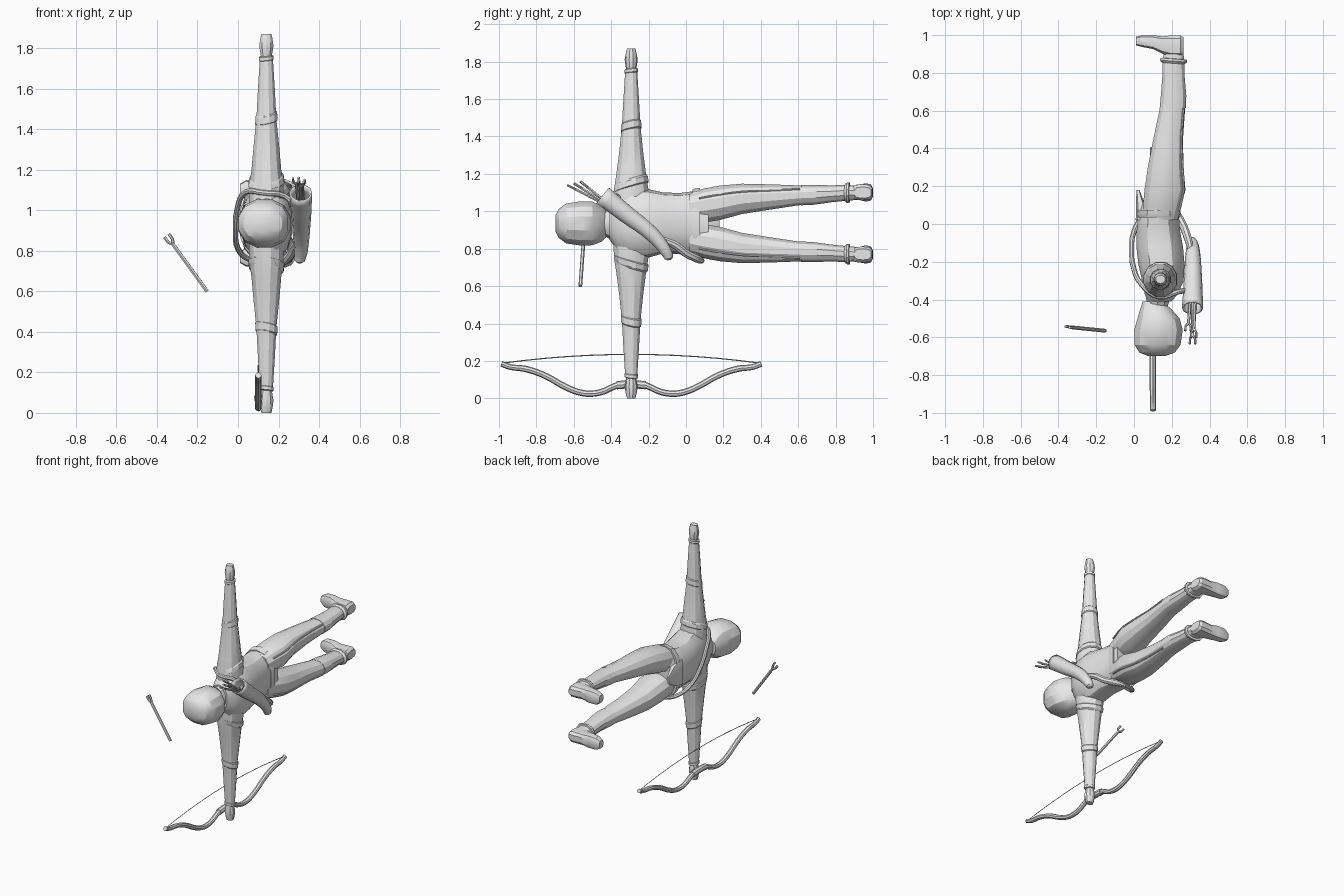
import bpy, bmesh, math
from mathutils import Vector

grey = bpy.data.materials.new("plain_grey")
grey.diffuse_color = (0.8, 0.8, 0.8, 1)
MID = 0.935  # height of the body's mirror plane


def finish(ob, angle=28):
    ob.data.materials.clear()
    ob.data.materials.append(grey)
    bpy.ops.object.select_all(action='DESELECT')
    ob.select_set(True)
    bpy.context.view_layer.objects.active = ob
    bpy.ops.object.shade_smooth_by_angle(angle=math.radians(angle))
    return ob


def loft(name, axis, secs, n=12, power=1.0, tilt=(0, 0), flip=False):
    """Skin rounded sections (t, a0, a1, b0, b1); flip mirrors in height about MID."""
    bm = bmesh.new()
    rings = []
    for t, a0, a1, b0, b1 in secs:
        ring = []
        for i in range(n):
            w = 2 * math.pi * (i + 0.5) / n
            c, s = math.cos(w), math.sin(w)
            da = math.copysign(abs(c) ** power, c) * (a1 - a0) / 2
            db = math.copysign(abs(s) ** power, s) * (b1 - b0) / 2
            a, b = (a0 + a1) / 2 + da, (b0 + b1) / 2 + db
            u = t + tilt[0] * da + tilt[1] * db
            p = {'x': (u, a, b), 'y': (a, u, b), 'z': (a, b, u)}[axis]
            if flip:
                p = (p[0], p[1], 2 * MID - p[2])
            ring.append(bm.verts.new(p))
        rings.append(ring)
    for r, q in zip(rings, rings[1:]):
        for i in range(n):
            j = (i + 1) % n
            bm.faces.new((r[i], r[j], q[j], q[i]))
    bm.faces.new(rings[0])
    bm.faces.new(rings[-1])
    bmesh.ops.recalc_face_normals(bm, faces=bm.faces)
    me = bpy.data.meshes.new(name)
    bm.to_mesh(me)
    bm.free()
    ob = bpy.data.objects.new(name, me)
    bpy.context.collection.objects.link(ob)
    return finish(ob)


def tube(name, pts, r, radii=None, cyclic=False, smooth=True, cap=True, res=2):
    """Round tube through the points."""
    cu = bpy.data.curves.new(name, 'CURVE')
    cu.dimensions = '3D'
    cu.bevel_depth, cu.bevel_resolution, cu.use_fill_caps = r, res, cap
    cu.resolution_u = 4
    if smooth:
        sp = cu.splines.new('BEZIER')
        sp.bezier_points.add(len(pts) - 1)
        for i, (bp, p) in enumerate(zip(sp.bezier_points, pts)):
            bp.co = p
            bp.handle_left_type = bp.handle_right_type = 'AUTO'
            bp.radius = radii[i] if radii else 1
    else:
        sp = cu.splines.new('POLY')
        sp.points.add(len(pts) - 1)
        for i, (pp, p) in enumerate(zip(sp.points, pts)):
            pp.co = (*p, 1)
            pp.radius = radii[i] if radii else 1
    sp.use_cyclic_u = cyclic
    ob = bpy.data.objects.new(name, cu)
    bpy.context.collection.objects.link(ob)
    bpy.ops.object.select_all(action='DESELECT')
    ob.select_set(True)
    bpy.context.view_layer.objects.active = ob
    bpy.ops.object.convert(target='MESH')
    return finish(bpy.context.view_layer.objects.active, 40)


def arrow(name, start, end, r):
    """Shaft with a forked nock at its end."""
    s, e = Vector(start), Vector(end)
    d = (e - s).normalized()
    side = d.cross(Vector((0, 1, 0.3))).normalized()
    base = e - d * 0.045
    tube(name + "_shaft", [s, base], r, smooth=False, res=1)
    for k in (-1, 1):
        tube(f"{name}_prong_{'a' if k < 0 else 'b'}",
             [base - d * 0.01, base + side * k * 0.014 + d * 0.015, e + side * k * 0.014],
             r * 0.8, smooth=False, res=1)


# torso, neck and head
loft("torso", 'y', [
    (-0.41, 0.07, 0.20, 0.85, 1.03), (-0.37, 0.055, 0.235, 0.79, 1.08),
    (-0.30, 0.04, 0.265, 0.755, 1.115), (-0.21, 0.02, 0.27, 0.75, 1.12),
    (-0.12, 0.01, 0.262, 0.775, 1.10), (-0.03, 0.012, 0.245, 0.77, 1.098),
    (0.06, 0.02, 0.24, 0.76, 1.11), (0.12, 0.04, 0.245, 0.79, 1.08)], 14, 0.85)
loft("neck", 'y', [(-0.50, 0.06, 0.18, 0.875, 0.995), (-0.44, 0.065, 0.18, 0.87, 1.0),
                   (-0.38, 0.06, 0.20, 0.835, 1.04)], 10)
loft("head", 'y', [
    (-0.698, 0.07, 0.17, 0.89, 0.98), (-0.68, 0.025, 0.22, 0.855, 1.015),
    (-0.64, 0.0, 0.25, 0.825, 1.045), (-0.56, -0.003, 0.262, 0.813, 1.057),
    (-0.50, 0.015, 0.245, 0.815, 1.055), (-0.45, 0.03, 0.20, 0.835, 1.03),
    (-0.41, 0.045, 0.15, 0.88, 0.99)], 12, 0.88)

# hem band and front flap
loft("hem_band", 'y', [(0.035, 0.012, 0.246, 0.755, 1.115), (0.05, 0.008, 0.25, 0.748, 1.122),
                       (0.075, 0.012, 0.25, 0.745, 1.125)], 14, 0.85)
loft("front_flap", 'y', [(0.02, 0.008, 0.05, 0.84, 1.03), (0.10, 0.01, 0.06, 0.86, 1.01),
                         (0.18, 0.012, 0.03, 0.91, 0.96)], 8, 0.6)

for side, flip in (("upper", False), ("lower", True)):
    # arm, hand and sleeve bands, all running along the height
    def arm(name, rows, tilt=(0, 0), n=12):
        loft(f"{side}_{name}", 'z', [(z, 0.14 - a, 0.14 + a, -0.293 - b, -0.293 + b)
                                     for z, a, b in rows], n, 1, tilt, flip)
    arm("arm", [(1.02, 0.09, 0.10), (1.12, 0.088, 0.095), (1.20, 0.076, 0.082),
                (1.32, 0.065, 0.066), (1.45, 0.051, 0.052), (1.60, 0.043, 0.043),
                (1.755, 0.033, 0.033)])
    arm("shoulder_band", [(1.125, 0.086, 0.09), (1.13, 0.092, 0.096), (1.16, 0.088, 0.092),
                          (1.17, 0.08, 0.085)], (0.1, 0.3))
    arm("elbow_band", [(1.43, 0.05, 0.05), (1.437, 0.057, 0.057), (1.472, 0.055, 0.055),
                       (1.48, 0.048, 0.048)], (0.2, 0.2))
    arm("wrist_band", [(1.738, 0.033, 0.033), (1.742, 0.037, 0.037), (1.758, 0.037, 0.037),
                       (1.762, 0.03, 0.03)], (0.1, 0.1))
    arm("hand", [(1.74, 0.026, 0.026), (1.77, 0.030, 0.029), (1.81, 0.037, 0.035),
                 (1.845, 0.032, 0.029), (1.87, 0.026, 0.022)], n=10)

    # leg, boot, ankle cuff and shoe
    def leg(name, axis, rows, n=12, power=0.9, tilt=(0, 0)):
        loft(f"{side}_{name}", axis, rows, n, power, tilt, flip)
    leg("leg", 'y', [
        (0.02, 0.04, 0.235, 0.937, 1.10), (0.10, 0.045, 0.255, 0.937, 1.125),
        (0.18, 0.052, 0.276, 0.95, 1.14), (0.30, 0.07, 0.265, 0.983, 1.15),
        (0.45, 0.10, 0.262, 1.007, 1.146), (0.60, 0.132, 0.272, 1.03, 1.14),
        (0.66, 0.142, 0.276, 1.035, 1.14)])
    leg("boot", 'y', [(0.615, 0.134, 0.277, 1.03, 1.143), (0.68, 0.14, 0.279, 1.033, 1.143),
                      (0.78, 0.148, 0.27, 1.047, 1.14), (0.86, 0.148, 0.268, 1.055, 1.143),
                      (0.92, 0.16, 0.262, 1.06, 1.136)])
    leg("ankle_cuff", 'y', [(0.85, 0.145, 0.27, 1.053, 1.145), (0.862, 0.135, 0.283, 1.043, 1.155),
                            (0.874, 0.138, 0.283, 1.045, 1.155),
                            (0.876, 0.16, 0.26, 1.06, 1.14)], tilt=(-0.07, 0))
    leg("shoe", 'x', [
        (0.01, 0.945, 0.992, 1.075, 1.13), (0.04, 0.937, 0.999, 1.053, 1.148),
        (0.10, 0.925, 1.0, 1.052, 1.15), (0.15, 0.90, 0.995, 1.06, 1.145),
        (0.20, 0.885, 1.0, 1.058, 1.146), (0.245, 0.885, 1.0, 1.058, 1.145),
        (0.262, 0.90, 0.99, 1.07, 1.13)], 10, 0.65)
    # raised trouser seam
    seam = [(0.24, 0.07, 1.07), (0.262, 0.18, 1.09), (0.257, 0.30, 1.105),
            (0.252, 0.45, 1.112), (0.262, 0.61, 1.12)]
    tube(side + "_leg_seam", [(x, y, 2 * MID - z if flip else z) for x, y, z in seam], 0.006, res=1)

# quiver, its strap and arrows
quiver = tube("quiver", [(0.31, -0.445, 1.085), (0.312, -0.32, 0.985), (0.312, -0.18, 0.875),
                         (0.31, -0.11, 0.79), (0.305, -0.092, 0.752), (0.305, -0.09, 0.742)],
              0.052, [1, 0.88, 0.72, 0.55, 0.42, 0.12], cap=False, res=3)
wall = quiver.modifiers.new("wall", 'SOLIDIFY')
wall.thickness = 0.008
wall.offset = 0
tube("strap", [(0.28, -0.35, 1.02), (0.23, -0.36, 1.07), (0.13, -0.385, 1.085),
               (0.04, -0.32, 1.09), (-0.005, -0.22, 1.0), (-0.012, -0.15, 0.91),
               (0.0, -0.04, 0.81), (0.06, 0.05, 0.755), (0.16, 0.085, 0.735)], 0.014)
tube("strap_back", [(0.16, 0.085, 0.735), (0.215, 0.06, 0.745), (0.255, 0.0, 0.775),
                    (0.28, -0.06, 0.82), (0.30, -0.13, 0.85)], 0.022, [0.7, 1, 1, 1, 0.8])
arrow("quiver_arrow_a", (0.31, -0.36, 1.0), (0.31, -0.635, 1.14), 0.008)
arrow("quiver_arrow_b", (0.30, -0.38, 1.01), (0.285, -0.565, 1.16), 0.008)
arrow("quiver_arrow_c", (0.325, -0.38, 1.01), (0.315, -0.60, 1.15), 0.008)

# loose arrow
arrow("loose_arrow", (-0.152, -0.565, 0.60), (-0.352, -0.545, 0.875), 0.010)

# bow and its string, symmetric about the hand
half = [(0.065, 0.072), (0.10, 0.06), (0.15, 0.037), (0.21, 0.025), (0.27, 0.03),
        (0.34, 0.055), (0.47, 0.125), (0.57, 0.158), (0.65, 0.168), (0.695, 0.185)]
bow = [(-d, z) for d, z in reversed(half)] + [(0, 0.075)] + half
tube("bow", [(0.10, -0.292 + d, z) for d, z in bow], 0.017,
     [1 if abs(d) < 0.6 else 0.9 for d, z in bow])
tube("bow_grip", [(0.10, -0.37, 0.07), (0.10, -0.292, 0.075), (0.10, -0.215, 0.07)], 0.022)
tube("bow_string", [(0.10, -0.292 + 0.69 * k / 6, 0.235 - 0.047 * (k / 6) ** 2)
                    for k in range(-6, 7)], 0.003, smooth=False, res=0)
